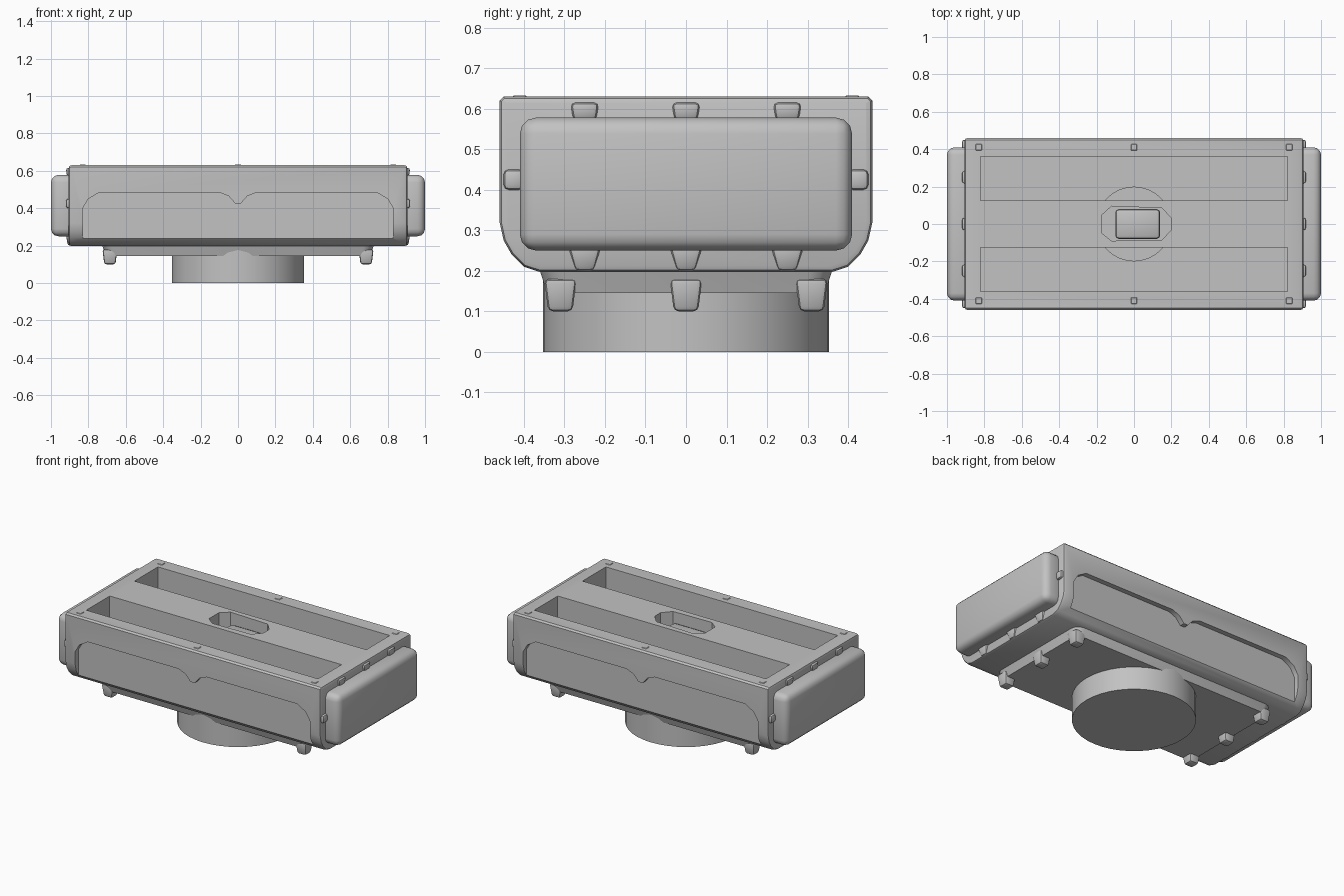
import bpy
import bmesh
import math
from mathutils import Matrix, Vector

old = bpy.data.objects.get("Cube")
if old:
    bpy.data.objects.remove(old, do_unlink=True)

grey = bpy.data.materials.new("mid_grey")
GREY = (0.54, 0.54, 0.54, 1)
grey.diffuse_color = GREY
grey.use_nodes = True
grey.node_tree.nodes["Principled BSDF"].inputs["Base Color"].default_value = GREY


def finish(name, bm):
    bmesh.ops.recalc_face_normals(bm, faces=bm.faces[:])
    mesh = bpy.data.meshes.new(name)
    bm.to_mesh(mesh)
    bm.free()
    mesh.materials.append(grey)
    obj = bpy.data.objects.new(name, mesh)
    bpy.context.collection.objects.link(obj)
    return obj


def box(name, lo, hi, bevel=0.0, segments=2, foot_scale=1.0):
    """Bevelled box whose lower end can be narrowed."""
    lo, hi = Vector(lo), Vector(hi)
    mid = (lo + hi) / 2
    bm = bmesh.new()
    bmesh.ops.create_cube(bm, size=1, matrix=Matrix.Translation(mid)
                          @ Matrix.Diagonal((*(hi - lo), 1)))
    for v in bm.verts:
        if v.co.z < mid.z:
            v.co.x = mid.x + (v.co.x - mid.x) * foot_scale
            v.co.y = mid.y + (v.co.y - mid.y) * foot_scale
    if bevel:
        bmesh.ops.bevel(bm, geom=bm.edges[:], offset=bevel, segments=segments,
                        profile=0.5, affect='EDGES')
    return finish(name, bm)


def cylinder(name, radius, low, high, sides=32):
    bm = bmesh.new()
    bmesh.ops.create_cone(bm, cap_ends=True, segments=sides, radius1=radius, radius2=radius,
                          depth=high - low, matrix=Matrix.Translation((0, 0, (low + high) / 2)))
    return finish(name, bm)


def prism(name, points, direction):
    """Extrude a flat outline along a direction."""
    bm = bmesh.new()
    face = bm.faces.new([bm.verts.new(p) for p in points])
    ext = bmesh.ops.extrude_face_region(bm, geom=[face])
    moved = [v for v in ext["geom"] if isinstance(v, bmesh.types.BMVert)]
    bmesh.ops.translate(bm, verts=moved, vec=direction)
    return finish(name, bm)


def activate(obj):
    bpy.ops.object.select_all(action='DESELECT')
    obj.select_set(True)
    bpy.context.view_layer.objects.active = obj


def cut(obj, cutter):
    mod = obj.modifiers.new("cut", 'BOOLEAN')
    mod.operation, mod.solver, mod.object = 'DIFFERENCE', 'EXACT', cutter
    activate(obj)
    bpy.ops.object.modifier_apply(modifier=mod.name)
    bpy.data.objects.remove(cutter, do_unlink=True)


# Housing: rounded lower edges, crisp upper edges
half = [(0.45, 0.63), (0.46, 0.62), (0.46, 0.32), (0.45, 0.275),
        (0.43, 0.24), (0.40, 0.21), (0.36, 0.197)]
outline = half + [(-y, z) for y, z in reversed(half)]
housing = prism("housing", [(-0.905, y, z) for y, z in outline], (1.81, 0, 0))
bevel = housing.modifiers.new("edge", 'BEVEL')
bevel.width, bevel.segments, bevel.limit_method = 0.015, 2, 'ANGLE'
bevel.angle_limit = math.radians(60)
activate(housing)
bpy.ops.object.modifier_apply(modifier=bevel.name)

# Two long troughs on either side of the solid middle bar
for side in (-1, 1):
    ys = sorted((side * 0.125, side * 0.362))
    cut(housing, box("slot_cutter", (-0.82, ys[0], 0.3), (0.82, ys[1], 0.7)))

# Recessed side panels with a notched upper lip
lip = [(0.83, 0.22), (0.83, 0.40), (0.80, 0.45), (0.74, 0.485), (0.10, 0.485),
       (0.05, 0.465), (0.015, 0.425)]
panel = lip + [(-x, z) for x, z in reversed(lip)]
for side in (-1, 1):
    cut(housing, prism("panel_cutter", [(x, side * 0.428, z) for x, z in panel],
                       (0, side * 0.1, 0)))

# Eight-sided opening in the middle bar with a key inside
hole = [(-0.17, -0.05), (-0.12, -0.09), (0.15, -0.085), (0.2, -0.03),
        (0.2, 0.03), (0.15, 0.085), (-0.12, 0.095), (-0.17, 0.05)]
cut(housing, prism("hole_cutter", [(x, y, 0.5) for x, y in hole], (0, 0, 0.2)))
parts = [housing]
parts.append(box("bar_key", (-0.1, -0.08, 0.48), (0.14, 0.08, 0.57), 0.02))

# Low round boss on the trough floors
parts.append(cylinder("inner_boss", 0.2, 0.29, 0.4))

# Cushioned end caps with a collar of small nubs
for side, word in ((-1, "right"), (1, "left")):
    def end_box(name, x0, x1, y0, y1, z0, z1, r, segments=2, foot_scale=1.0):
        xs = sorted((side * x0, side * x1))
        parts.append(box(f"{word}_{name}", (xs[0], y0, z0), (xs[1], y1, z1),
                         r, segments, foot_scale))

    end_box("end_cap", 0.86, 1.0, -0.41, 0.41, 0.25, 0.578, 0.04, 3)
    for y in (-0.25, 0, 0.25):
        end_box("upper_nub", 0.87, 0.92, y - 0.035, y + 0.035, 0.57, 0.615, 0.012, 2, 0.8)
        end_box("lower_nub", 0.87, 0.92, y - 0.04, y + 0.04, 0.2, 0.26, 0.012, 2, 0.6)
    for y in (-0.425, 0.425):
        end_box("side_nub", 0.87, 0.92, y - 0.025, y + 0.025, 0.40, 0.45, 0.012)

# Base plate tapering downward
bm = bmesh.new()
bmesh.ops.create_cube(bm, size=1, matrix=Matrix.Translation((0, 0, 0.18))
                      @ Matrix.Diagonal((1.46, 0.73, 0.07, 1)))
for v in bm.verts:
    if v.co.z < 0.18:
        v.co.x *= 0.97
        v.co.y *= 0.94
upright = [e for e in bm.edges if abs(e.verts[0].co.z - e.verts[1].co.z) > 0.05]
bmesh.ops.bevel(bm, geom=upright, offset=0.05, segments=3, profile=0.5, affect='EDGES')
parts.append(finish("base_plate", bm))

# Feet and the round pedestal
for x in (-0.685, 0.685):
    for y in (-0.31, 0, 0.31):
        parts.append(box("foot", (x - 0.04, y - 0.04, 0.1),
                         (x + 0.04, y + 0.04, 0.18), 0.012, 2, 0.75))
parts.append(cylinder("pedestal", 0.353, 0, 0.19, 40))

# Small rivets along the top rails
for x in (-0.83, 0, 0.83):
    for y in (-0.41, 0.41):
        parts.append(box("rivet", (x - 0.022, y - 0.022, 0.61),
                         (x + 0.022, y + 0.022, 0.633), 0.008, 1))

for obj in parts:
    activate(obj)
    bpy.ops.object.shade_smooth_by_angle(angle=math.radians(35))
